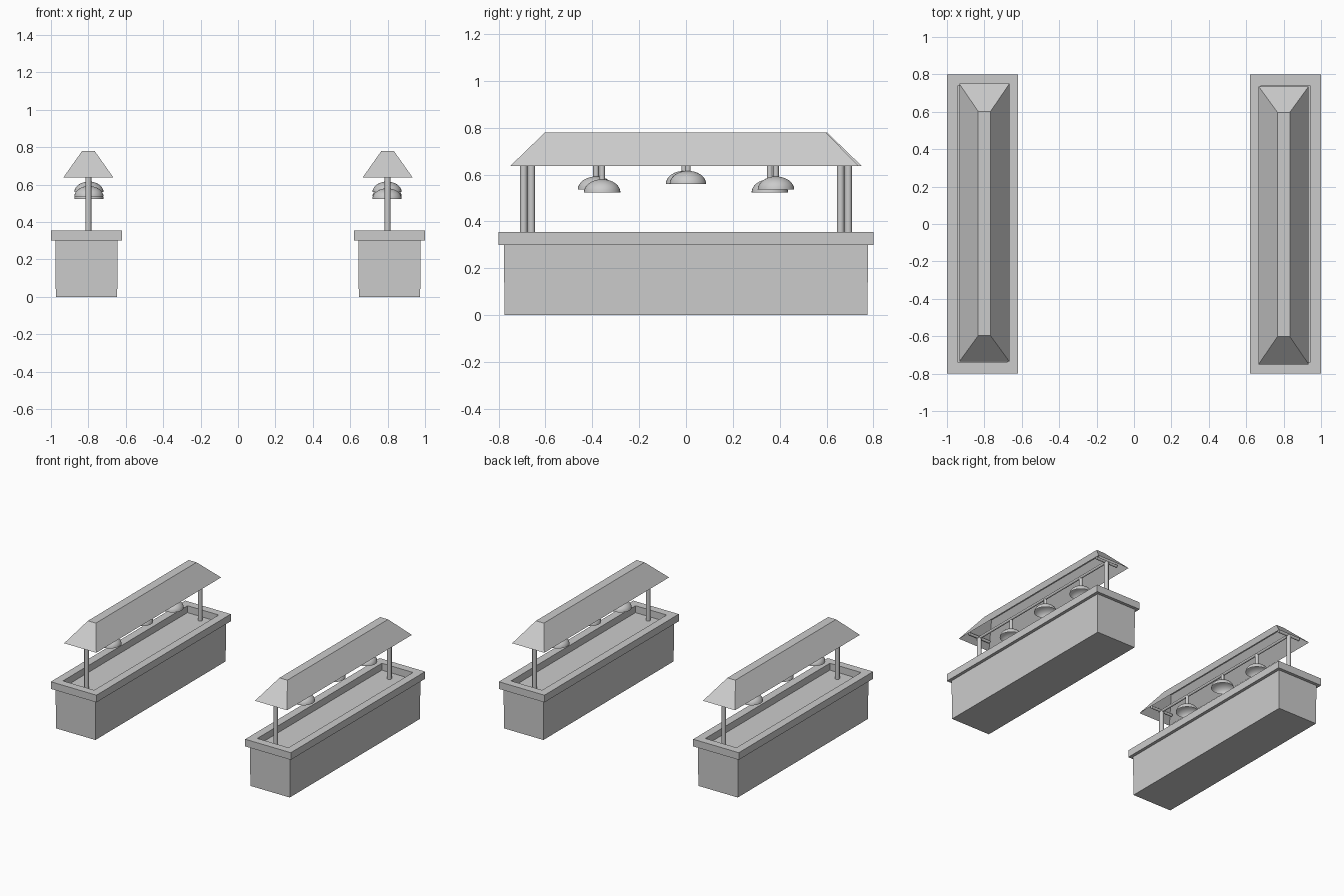
import bpy, bmesh, math
from mathutils import Matrix, Vector

if "Cube" in bpy.data.objects:
    bpy.data.objects.remove(bpy.data.objects["Cube"])


def finish(name, bm, turn, smooth=False):
    """Turn a bmesh into an object; turn=pi makes the opposite counter's copy."""
    bm.transform(Matrix.Rotation(turn, 4, 'Z'))
    bmesh.ops.recalc_face_normals(bm, faces=bm.faces[:])
    me = bpy.data.meshes.new(name)
    bm.to_mesh(me)
    bm.free()
    ob = bpy.data.objects.new(name, me)
    bpy.context.collection.objects.link(ob)
    if smooth:
        bpy.ops.object.select_all(action='DESELECT')
        ob.select_set(True)
        bpy.context.view_layer.objects.active = ob
        bpy.ops.object.shade_smooth_by_angle(angle=math.radians(40))
    return ob


def ring_rect(bm, x0, x1, y0, y1, z):
    return [bm.verts.new(p) for p in
            ((x0, y0, z), (x1, y0, z), (x1, y1, z), (x0, y1, z))]


def bridge(bm, a, b):
    n = len(a)
    for i in range(n):
        j = (i + 1) % n
        bm.faces.new((a[i], a[j], b[j], b[i]))


def rod(name, a, b, r, turn):
    a, b = Vector(a), Vector(b)
    d = b - a
    bm = bmesh.new()
    m = Matrix.Translation((a + b) / 2) @ d.to_track_quat('Z', 'Y').to_matrix().to_4x4()
    bmesh.ops.create_cone(bm, cap_ends=True, segments=20, radius1=r, radius2=r,
                          depth=d.length, matrix=m)
    finish(name, bm, turn, True)


def shade(name, x, y, z, r, h, turn, segs=32, steps=8):
    # open dome-shaped lamp shade
    bm = bmesh.new()
    prev = None
    for k in range(steps):
        t = k / steps * math.pi / 2
        rr, zz = r * math.cos(t), z + h * math.sin(t)
        ring = [bm.verts.new((x + rr * math.cos(a), y + rr * math.sin(a), zz))
                for a in (2 * math.pi * i / segs for i in range(segs))]
        if prev:
            bridge(bm, prev, ring)
        prev = ring
    bm.faces.new(prev)
    finish(name, bm, turn, True)


CX, PX = 0.81, 0.80      # counter centre, canopy centre
RAIL_Z = 0.668

for side, turn in (("right", 0.0), ("left", math.pi)):
    # counter body, very slightly tapered
    bm = bmesh.new()
    lo = ring_rect(bm, CX - .164, CX + .164, -.775, .775, 0)
    hi = ring_rect(bm, CX - .167, CX + .167, -.777, .777, .302)
    bridge(bm, lo, hi)
    bm.faces.new(lo)
    bm.faces.new(hi)
    finish(side + "_counter_body", bm, turn)

    # raised rim around the recessed tray
    bm = bmesh.new()
    rings = [ring_rect(bm, CX - x, CX + x, -y, y, z) for x, y, z in
             ((.19, .80, .30), (.19, .80, .354), (.13, .741, .354), (.13, .741, .30))]
    for i in range(4):
        bridge(bm, rings[i], rings[(i + 1) % 4])
    finish(side + "_counter_rim", bm, turn)

    # hollow hipped canopy, open underneath
    bm = bmesh.new()
    eave = ring_rect(bm, PX - .134, PX + .134, -.75, .736, .637)
    ridge = ring_rect(bm, PX - .033, PX + .033, -.602, .597, .78)
    bridge(bm, eave, ridge)
    bm.faces.new(ridge)
    finish(side + "_canopy", bm, turn)

    # posts with cross bars, joined by a rail inside the canopy
    for end, y in (("front", -.693), ("back", .66)):
        rod(f"{side}_{end}_post", (PX, y, .30), (PX, y, RAIL_Z), .016, turn)
        rod(f"{side}_{end}_cross_bar", (PX - .09, y, RAIL_Z), (PX + .09, y, RAIL_Z), .01, turn)
    rod(side + "_rail", (PX, -.693, RAIL_Z), (PX, .66, RAIL_Z), .01, turn)

    # hanging heat lamps
    for i, (y, z) in enumerate(((-.358, .524), (.008, .56), (.384, .536))):
        shade(f"{side}_lamp_shade_{i}", PX - .003, y, z, .078, .056, turn)
        rod(f"{side}_lamp_stem_{i}", (PX - .003, y, z + .05), (PX - .003, y, RAIL_Z), .012, turn)
